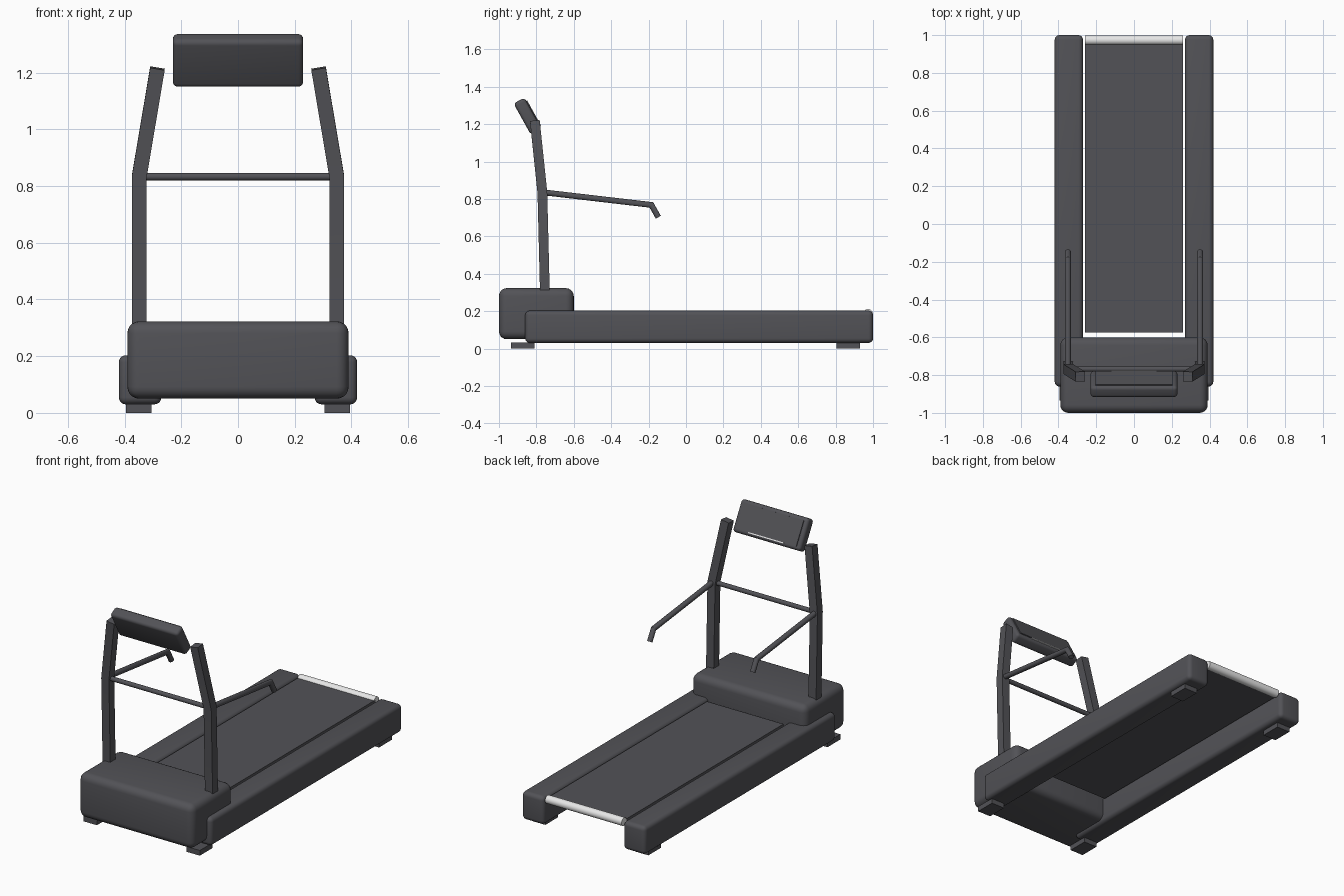
import bpy, bmesh, math
from mathutils import Vector

cube = bpy.data.objects.get("Cube")
if cube:
    bpy.data.objects.remove(cube, do_unlink=True)


def material(name, rgb):
    m = bpy.data.materials.new(name)
    m.use_nodes = True
    m.diffuse_color = (*rgb, 1)
    m.node_tree.nodes["Principled BSDF"].inputs["Base Color"].default_value = (*rgb, 1)
    return m


GREY = material("dark_grey", (0.085, 0.085, 0.095))
WHITE = material("light_grey", (0.8, 0.8, 0.8))


def finish(name, bm, mat):
    bmesh.ops.recalc_face_normals(bm, faces=bm.faces)
    mesh = bpy.data.meshes.new(name)
    bm.to_mesh(mesh)
    bm.free()
    mesh.materials.append(mat)
    ob = bpy.data.objects.new(name, mesh)
    bpy.context.collection.objects.link(ob)
    bpy.ops.object.select_all(action='DESELECT')
    ob.select_set(True)
    bpy.context.view_layer.objects.active = ob
    bpy.ops.object.shade_smooth_by_angle(angle=math.radians(35))
    return ob


def box(name, lo, hi, mat=GREY, bevel=0.0, tilt=0.0):
    """Box between two corners, with optional rounded edges and a tilt about its centre."""
    lo, hi = Vector(lo), Vector(hi)
    bm = bmesh.new()
    bmesh.ops.create_cube(bm, size=1)
    bmesh.ops.scale(bm, vec=hi - lo, verts=bm.verts)
    if bevel:
        bmesh.ops.bevel(bm, geom=bm.edges[:], offset=bevel, segments=5,
                        profile=0.5, affect='EDGES')
    ob = finish(name, bm, mat)
    ob.location = (lo + hi) / 2
    ob.rotation_euler.x = tilt
    return ob


def tube(name, path, radius, sides, mat=GREY, ref=(1, 0, 0)):
    """Sweep a regular section along a path with mitred joints."""
    path = [Vector(p) for p in path]
    dirs = [(b - a).normalized() for a, b in zip(path, path[1:])]
    u = Vector(ref)
    u = (u - u.dot(dirs[0]) * dirs[0]).normalized()
    w = dirs[0].cross(u)
    angles = [math.tau * (i + 0.5) / sides for i in range(sides)]
    ring = [path[0] + radius * (math.cos(a) * u + math.sin(a) * w) for a in angles]
    bm = bmesh.new()
    prev = [bm.verts.new(v) for v in ring]
    bm.faces.new(prev)
    for i, d in enumerate(dirs):
        n = d + dirs[min(i + 1, len(dirs) - 1)]
        ring = [v + d * ((path[i + 1] - v).dot(n) / d.dot(n)) for v in ring]
        cur = [bm.verts.new(v) for v in ring]
        for k in range(sides):
            j = (k + 1) % sides
            bm.faces.new((prev[k], prev[j], cur[j], cur[k]))
        prev = cur
    bm.faces.new(prev)
    return finish(name, bm, mat)


# Base: motor cover, running belt and rear roller
box("motor_cover", (-0.39, -1, 0.05), (0.39, -0.6, 0.323), bevel=0.042)
box("running_belt", (-0.26, -0.575, 0.168), (0.26, 0.965, 0.196))
tube("rear_roller", [(-0.26, 0.973, 0.187), (0.26, 0.973, 0.187)], 0.025, 24, WHITE, (0, 1, 0))

# Paired parts
for side, s in (("left", 1), ("right", -1)):
    def span(a, b):
        return sorted((s * a, s * b))

    x0, x1 = span(0.27, 0.42)
    box(side + "_side_rail", (x0, -0.86, 0.03), (x1, 1, 0.203), bevel=0.025)
    x0, x1 = span(0.305, 0.395)
    box(side + "_front_foot", (x0, -0.935, 0), (x1, -0.81, 0.032))
    box(side + "_rear_foot", (x0, 0.805, 0), (x1, 0.93, 0.032))
    tube(side + "_upright",
         [(s * 0.348, -0.754, 0.28), (s * 0.348, -0.768, 0.835), (s * 0.284, -0.808, 1.215)],
         0.026 * math.sqrt(2), 4)
    tube(side + "_handrail",
         [(s * 0.35, -0.76, 0.835), (s * 0.35, -0.185, 0.768), (s * 0.35, -0.148, 0.702)],
         0.016, 12)

# Cross bar between the uprights
tube("cross_bar", [(-0.33, -0.768, 0.833), (0.33, -0.768, 0.833)], 0.014, 12, ref=(0, 1, 0))

# Tilted console with its display plate and bottom strip
TILT = math.radians(29)
centre = Vector((0, -0.847, 1.243))
out = Vector((0, math.cos(TILT), math.sin(TILT)))
down = Vector((0, math.sin(TILT), -math.cos(TILT)))


def console_part(name, size, at, mat=GREY, bevel=0.0):
    half = Vector(size) / 2
    box(name, at - half, at + half, mat, bevel, TILT)


console_part("console", (0.46, 0.066, 0.19), centre, bevel=0.018)
console_part("display_panel", (0.41, 0.009, 0.15), centre + out * 0.034)
console_part("display_strip", (0.24, 0.009, 0.006), centre + out * 0.034 + down * 0.077, WHITE)
